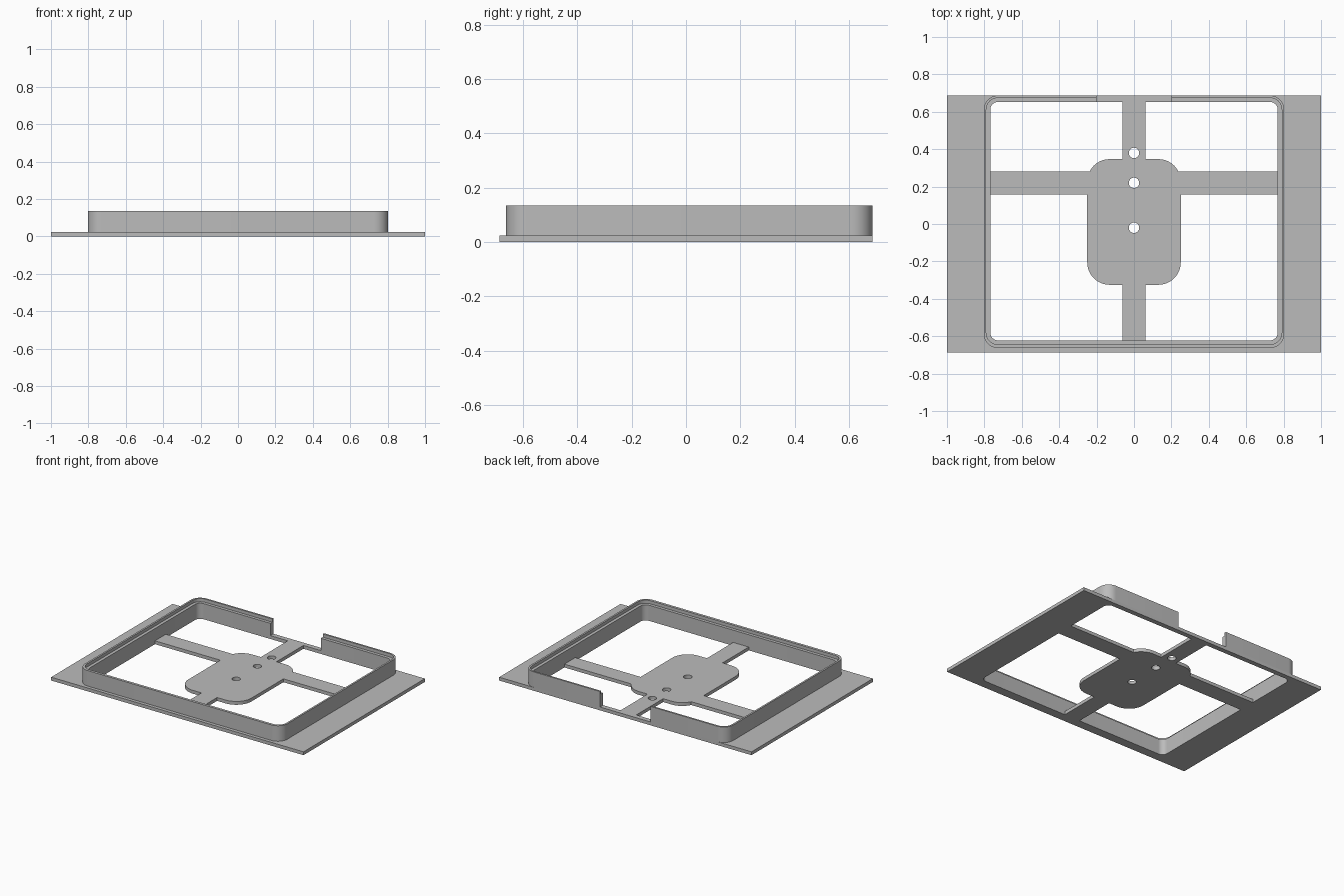
import bpy, bmesh
from math import sin, cos, pi, radians

cube = bpy.data.objects.get("Cube")
if cube:
    bpy.data.objects.remove(cube, do_unlink=True)

BACK = 0.687       # rear edge shared by the base and the rim
BASE_TOP = 0.024
LEDGE_TOP = 0.112
RIM_TOP = 0.135

grey = bpy.data.materials.new("plain grey")
grey.use_nodes = True
grey.diffuse_color = (0.5, 0.5, 0.5, 1)
grey.node_tree.nodes["Principled BSDF"].inputs["Base Color"].default_value = (0.5, 0.5, 0.5, 1)


def prism(name, x0, x1, y0, y1, z0, z1, radius=0, steps=10):
    """Upright block with optionally rounded vertical corners."""
    if radius:
        points = []
        corners = [(x1 - radius, y1 - radius), (x0 + radius, y1 - radius),
                   (x0 + radius, y0 + radius), (x1 - radius, y0 + radius)]
        for quarter, (cx, cy) in enumerate(corners):
            for i in range(steps + 1):
                a = (quarter + i / steps) * pi / 2
                points.append((cx + radius * cos(a), cy + radius * sin(a)))
    else:
        points = [(x1, y1), (x0, y1), (x0, y0), (x1, y0)]
    bm = bmesh.new()
    face = bm.faces.new([bm.verts.new((x, y, z0)) for x, y in points])
    top = bmesh.ops.extrude_face_region(bm, geom=[face])["geom"]
    bmesh.ops.translate(bm, vec=(0, 0, z1 - z0),
                        verts=[v for v in top if isinstance(v, bmesh.types.BMVert)])
    bmesh.ops.remove_doubles(bm, verts=bm.verts, dist=1e-5)
    bmesh.ops.recalc_face_normals(bm, faces=bm.faces)
    mesh = bpy.data.meshes.new(name)
    bm.to_mesh(mesh)
    bm.free()
    mesh.materials.append(grey)
    obj = bpy.data.objects.new(name, mesh)
    bpy.context.collection.objects.link(obj)
    return obj


def combine(obj, tool, operation):
    """Apply a boolean and discard the helper."""
    mod = obj.modifiers.new(operation, 'BOOLEAN')
    mod.operation, mod.object, mod.solver = operation, tool, 'EXACT'
    bpy.context.view_layer.update()
    graph = bpy.context.evaluated_depsgraph_get()
    mesh = bpy.data.meshes.new_from_object(obj.evaluated_get(graph))
    obj.modifiers.clear()
    obj.data = mesh
    bpy.data.objects.remove(tool, do_unlink=True)


def opening(z0, z1, grow=0.0):
    """Rounded opening inside the rim, optionally widened for the ledge."""
    return prism("opening_cutter", -0.768 - grow, 0.768 + grow,
                 -0.622 - grow, 0.652 + grow, z0, z1, 0.04 + grow)


# Base sheet with a large opening
base = prism("base_plate", -1, 1, -BACK, BACK, 0, BASE_TOP)
combine(base, opening(-0.1, 0.1), 'DIFFERENCE')

# Crossing arms and the rounded hub plate
for part in (prism("long_arm", -0.8, 0.8, 0.157, 0.28, 0, BASE_TOP),
             prism("short_arm", -0.062, 0.062, -0.65, 0.67, 0, BASE_TOP),
             prism("hub", -0.25, 0.25, -0.325, 0.347, 0, BASE_TOP, 0.12)):
    combine(base, part, 'UNION')

# Three screw holes along the centre line
for y in (0.38, 0.22, -0.02):
    r = 0.028
    combine(base, prism("hole_cutter", -r, r, y - r, y + r, -0.1, 0.1, r, 6), 'DIFFERENCE')

# Raised rim with an inner ledge and a rear gap
rim = prism("raised_rim", -0.803, 0.803, -0.663, BACK, BASE_TOP, RIM_TOP, 0.075)
combine(rim, opening(-0.1, 0.3), 'DIFFERENCE')
combine(rim, opening(LEDGE_TOP, 0.3, 0.022), 'DIFFERENCE')
combine(rim, prism("gap_cutter", -0.2, 0.2, 0.5, 0.8, -0.1, 0.3), 'DIFFERENCE')

# Smooth the rounded corners, keep the edges crisp
for obj in (base, rim):
    bpy.ops.object.select_all(action='DESELECT')
    obj.select_set(True)
    bpy.context.view_layer.objects.active = obj
    bpy.ops.object.shade_smooth_by_angle(angle=radians(30))
